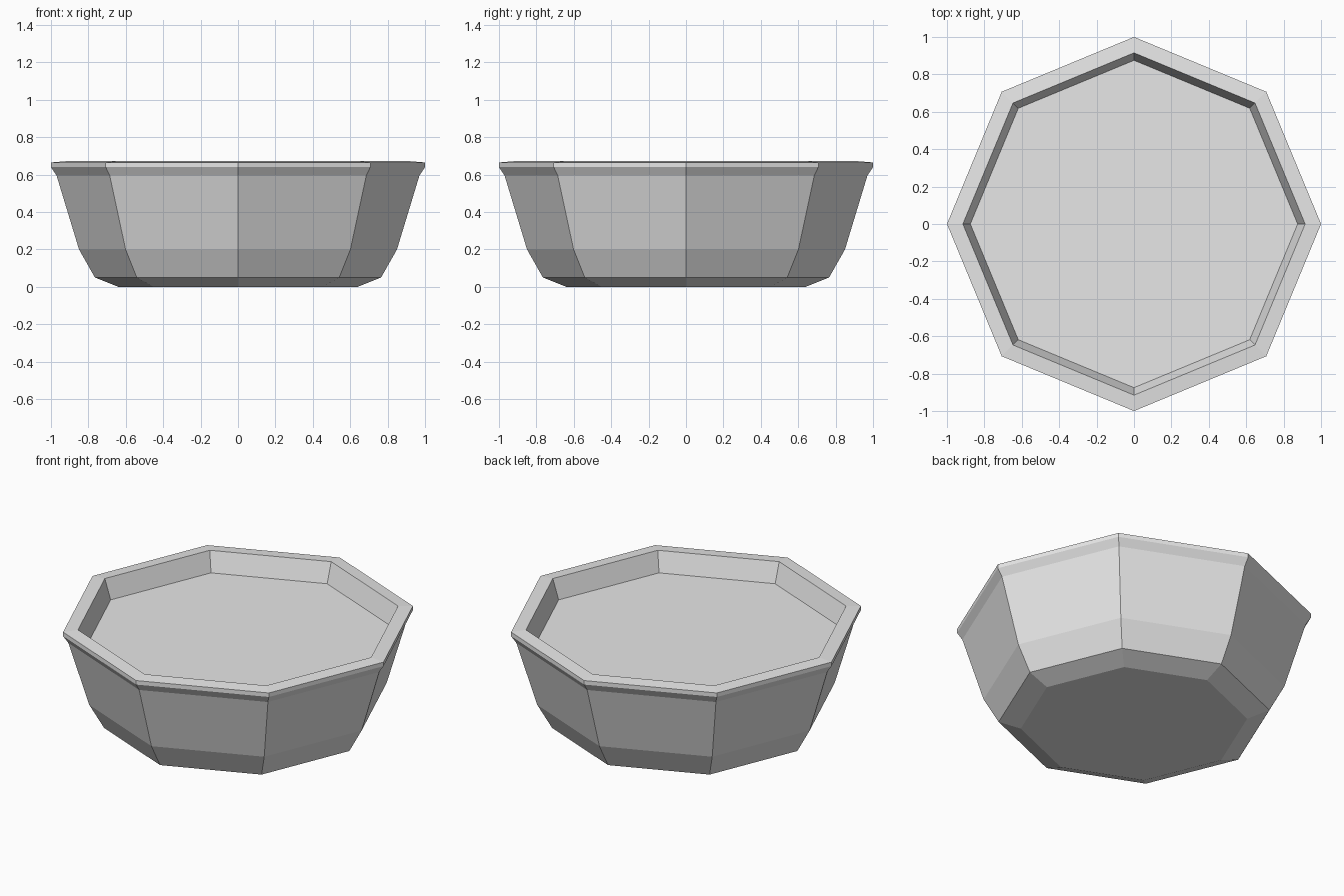
import bpy
import bmesh
import math

cube = bpy.data.objects.get("Cube")
if cube:
    bpy.data.objects.remove(cube, do_unlink=True)

SIDES = 8

# One plain grey for the whole vessel
grey = bpy.data.materials.new("light_grey")
grey.use_nodes = True
colour = (0.8, 0.8, 0.8, 1.0)
grey.diffuse_color = colour
grey.node_tree.nodes["Principled BSDF"].inputs["Base Color"].default_value = colour


def lathe(name, profile, material):
    """Sweep (radius, height) points into a faceted solid with flat end caps."""
    bm = bmesh.new()
    rings = []
    for radius, height in profile:
        angles = [math.tau * i / SIDES for i in range(SIDES)]
        rings.append([bm.verts.new((radius * math.cos(a), radius * math.sin(a), height))
                      for a in angles])
    for low, high in zip(rings, rings[1:]):
        for i in range(SIDES):
            j = (i + 1) % SIDES
            bm.faces.new((low[i], low[j], high[j], high[i]))
    bm.faces.new(rings[0][::-1])
    bm.faces.new(rings[-1])
    bmesh.ops.recalc_face_normals(bm, faces=bm.faces)
    mesh = bpy.data.meshes.new(name)
    bm.to_mesh(mesh)
    bm.free()
    mesh.materials.append(material)
    obj = bpy.data.objects.new(name, mesh)
    bpy.context.collection.objects.link(obj)
    return obj


# Octagonal bowl: base, flared wall, rim lip, then down to the inner floor
lathe("bowl", [
    (0.64, 0.0), (0.765, 0.05), (0.85, 0.2), (0.97, 0.595),
    (1.0, 0.64), (1.0, 0.665), (0.915, 0.672), (0.875, 0.55),
], grey)
